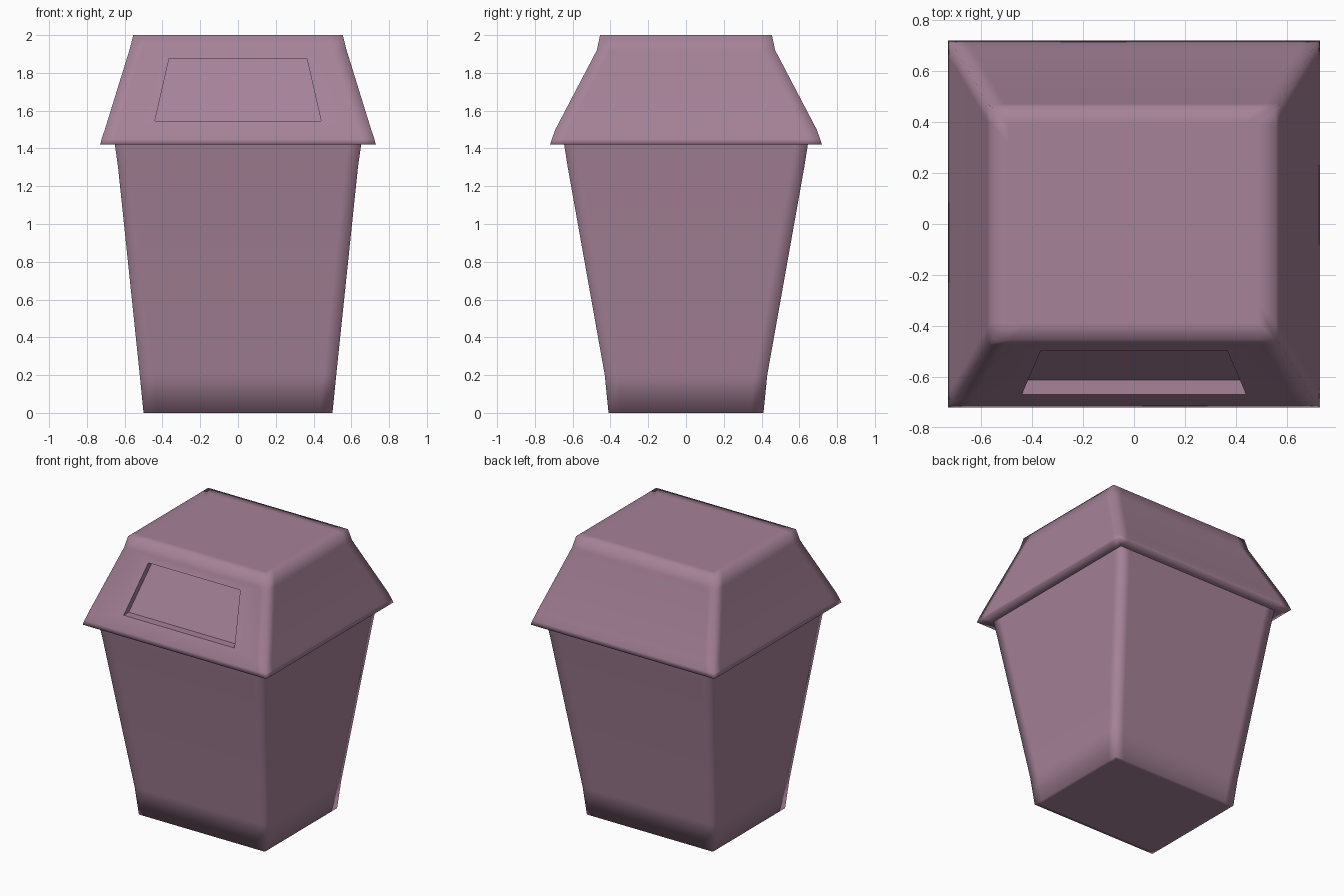
import bpy
import bmesh

if "Cube" in bpy.data.objects:
    bpy.data.objects.remove(bpy.data.objects["Cube"])

mat = bpy.data.materials.new("mauve_plastic")
mat.diffuse_color = (0.38, 0.225, 0.315, 1)
mat.use_nodes = True
mat.node_tree.nodes["Principled BSDF"].inputs["Base Color"].default_value = mat.diffuse_color


def ring(bm, hx, hy, z, s=0.07):
    """Rectangular loop with a support point either side of each corner."""
    pts = [(-hx, -hy), (-hx + s, -hy), (hx - s, -hy),
           (hx, -hy), (hx, -hy + s), (hx, hy - s),
           (hx, hy), (hx - s, hy), (-hx + s, hy),
           (-hx, hy), (-hx, hy - s), (-hx, -hy + s)]
    return [bm.verts.new((x, y, z)) for x, y in pts]


def skin(bm, a, b):
    """Join two closed loops with quads."""
    n = len(a)
    return [bm.faces.new((a[i], a[(i + 1) % n], b[(i + 1) % n], b[i])) for i in range(n)]


def loft(bm, sections):
    rings = [ring(bm, *s) for s in sections]
    bands = [skin(bm, a, b) for a, b in zip(rings, rings[1:])]
    return rings, bands


def finish(bm, name):
    for f in bm.faces:
        f.smooth = True
    me = bpy.data.meshes.new(name)
    bm.to_mesh(me)
    bm.free()
    me.materials.append(mat)
    ob = bpy.data.objects.new(name, me)
    bpy.context.collection.objects.link(ob)
    return ob


# Tapered bin body
bm = bmesh.new()
rings, _ = loft(bm, [(0.47, 0.38, 0), (0.50, 0.41, 0), (0.52, 0.43, 0.2),
                     (0.635, 0.626, 1.3), (0.652, 0.645, 1.42)])
bm.faces.new(list(reversed(rings[0])))
finish(bm, "bin_body")

# Lid with overhanging rim and flat top
bm = bmesh.new()
rings, bands = loft(bm, [(0.652, 0.645, 1.42), (0.73, 0.72, 1.42), (0.722, 0.71, 1.45),
                         (0.705, 0.692, 1.5), (0.575, 0.472, 1.92),
                         (0.555, 0.455, 2.0), (0.49, 0.39, 2.0)])
bm.faces.new(rings[-1])

# Recessed flap in the sloping front of the lid
front = bands[3][1]
corners = [rings[3][1], rings[3][2], rings[4][2], rings[4][1]]
bm.faces.remove(front)
outline, floor = [], []
for x, z in [(-0.44, 1.545), (0.44, 1.545), (0.365, 1.875), (-0.365, 1.875)]:
    y = -0.692 + 0.22 * (z - 1.5) / 0.42
    outline.append(bm.verts.new((x, y, z)))
    floor.append(bm.verts.new((x, y + 0.057, z)))
skin(bm, corners, outline)
walls = skin(bm, outline, floor)
bm.faces.new(floor)
for f in walls:
    for e in f.edges:
        e.smooth = False
finish(bm, "lid")
